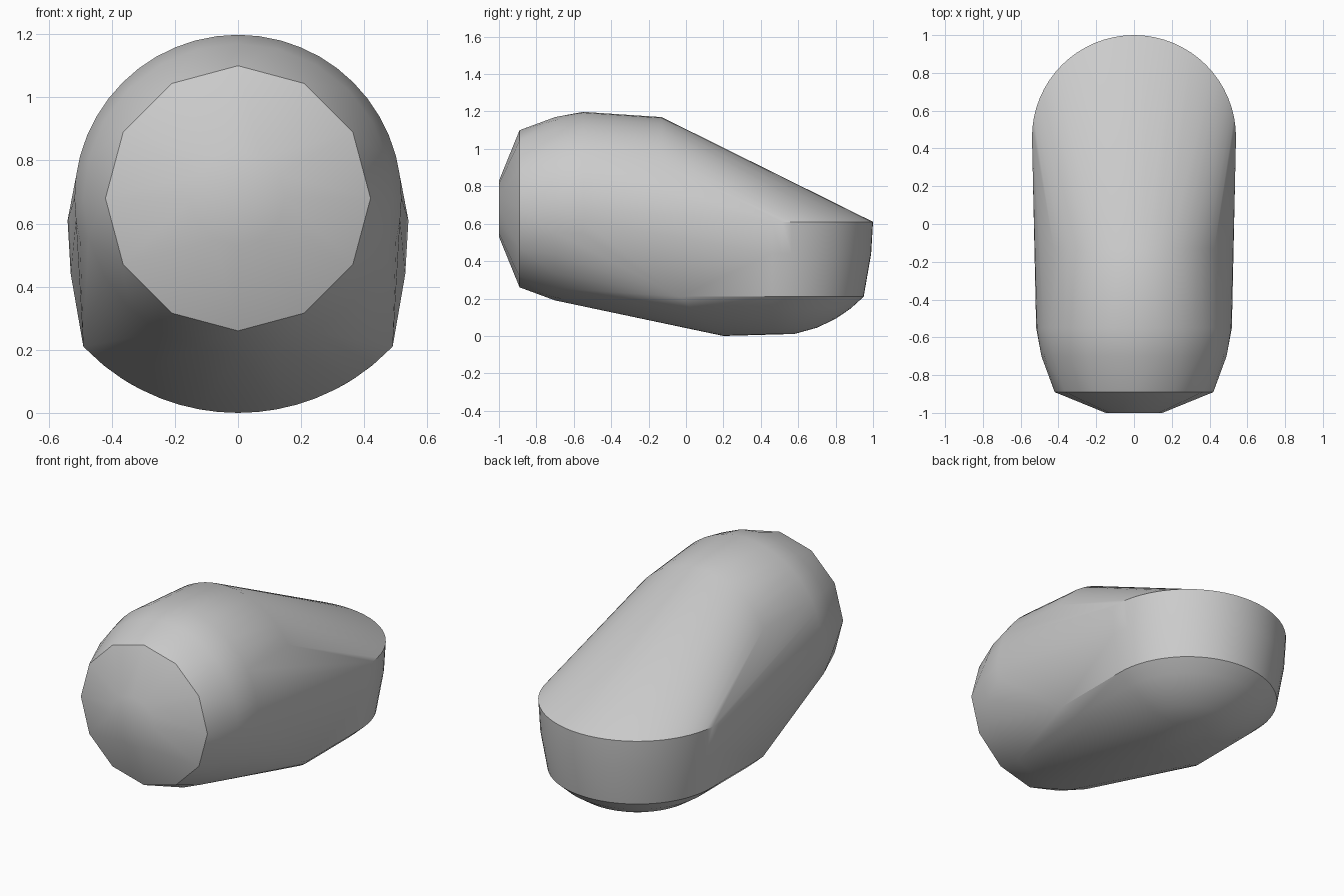
import bpy, bmesh
from math import sin, cos, pi, sqrt, radians

cube = bpy.data.objects.get("Cube")
if cube:
    bpy.data.objects.remove(cube, do_unlink=True)

grey = bpy.data.materials.new("plain grey")
grey.use_nodes = True
grey.diffuse_color = (0.6, 0.6, 0.6, 1)
grey.node_tree.nodes["Principled BSDF"].inputs["Base Color"].default_value = (0.6, 0.6, 0.6, 1)

bm = bmesh.new()


def front_ring(y, r, sides):
    """Upright circle across the body."""
    for i in range(sides):
        a = 2 * pi * i / sides
        bm.verts.new((r * sin(a), y, 0.68 + r * cos(a)))


def heel_arc(z, r, sides=32):
    """Level half circle around the rounded back end."""
    for i in range(sides + 1):
        a = pi * i / sides
        bm.verts.new((r * cos(a), 0.46 + r * sin(a), z))


# Blunt nose and barrel
for y, r, sides in ((-1, 0.15, 12), (-0.89, 0.42, 12), (-0.7, 0.49, 24),
                    (-0.55, 0.518, 48), (-0.13, 0.49, 48)):
    front_ring(y, r, sides)

# Back wall, bulging toward its upper rim
for z, r in ((0.61, 0.54), (0.44, 0.53), (0.21, 0.49)):
    heel_arc(z, r)

# Shallow domed underside, stretched forward
dome = 0.677
for r in (0.12, 0.24, 0.34, 0.42):
    heel_arc(dome - sqrt(dome ** 2 - r ** 2), r)
for i in range(-8, 9):
    x = 0.49 * i / 8
    bm.verts.new((x, 0.2 - 0.23 * (abs(i) / 8) ** 2, dome - sqrt(dome ** 2 - x ** 2)))

# Wrap the sections in one convex shell
hull = bmesh.ops.convex_hull(bm, input=bm.verts[:])
unused = {g for g in hull["geom_interior"] + hull["geom_unused"]
          if isinstance(g, bmesh.types.BMVert)}
bmesh.ops.delete(bm, geom=list(unused), context="VERTS")
bmesh.ops.recalc_face_normals(bm, faces=bm.faces[:])

mesh = bpy.data.meshes.new("body_shell")
bm.to_mesh(mesh)
bm.free()
mesh.materials.append(grey)
body = bpy.data.objects.new("body_shell", mesh)
bpy.context.collection.objects.link(body)

bpy.ops.object.select_all(action="DESELECT")
body.select_set(True)
bpy.context.view_layer.objects.active = body
bpy.ops.object.shade_smooth_by_angle(angle=radians(30))
